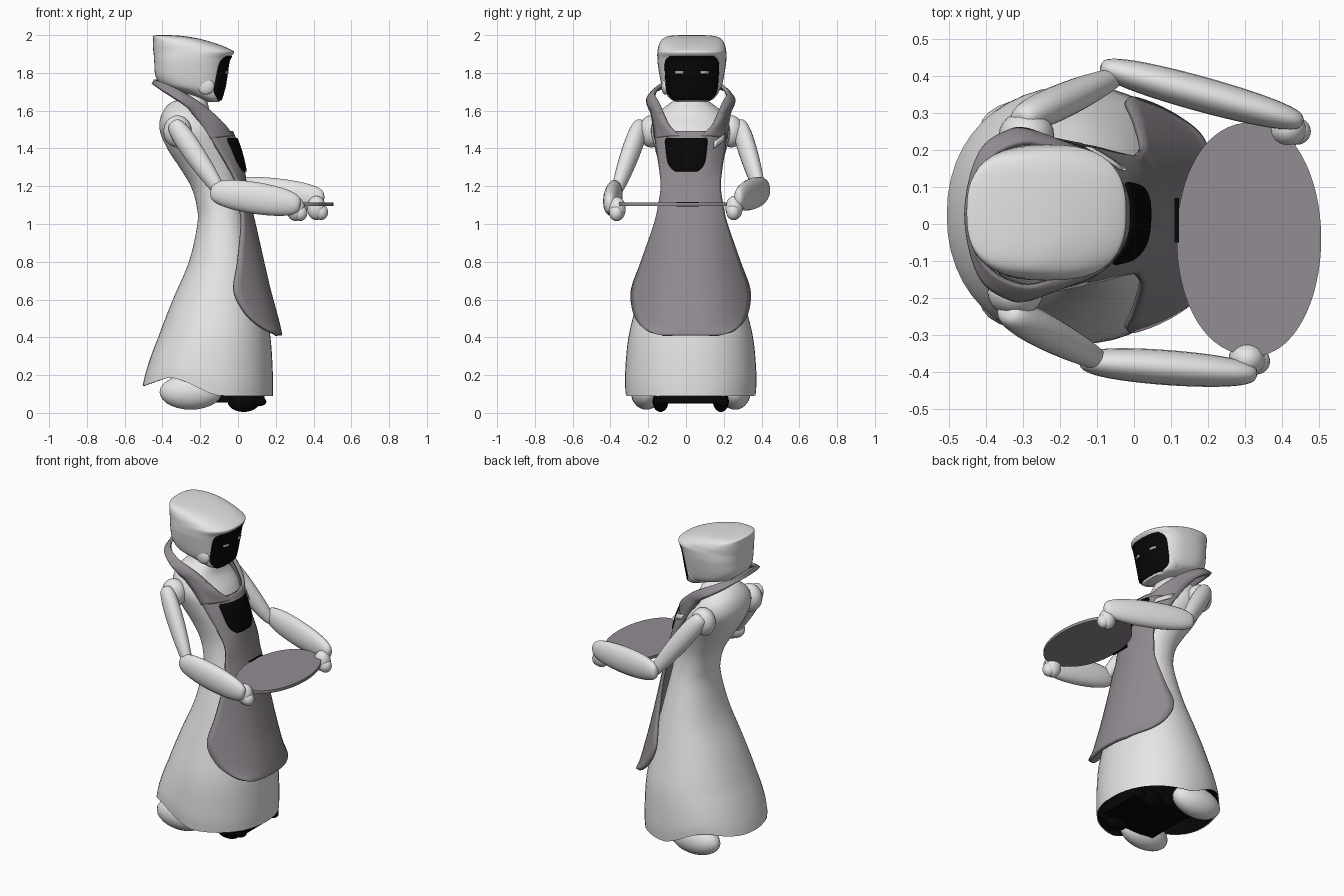
import bpy, bmesh, math
from mathutils import Vector

if "Cube" in bpy.data.objects:
    bpy.data.objects.remove(bpy.data.objects["Cube"], do_unlink=True)

YC = 0.025  # mid plane of the figure


def material(name, colour):
    m = bpy.data.materials.new(name)
    m.use_nodes = True
    m.diffuse_color = (*colour, 1)
    m.node_tree.nodes["Principled BSDF"].inputs["Base Color"].default_value = (*colour, 1)
    return m


SHELL = material("light grey shell", (0.79, 0.79, 0.79))
CLOTH = material("mauve grey", (0.29, 0.262, 0.288))
BLACK = material("black", (0.002, 0.002, 0.002))
GLOW = material("eye grey", (0.5, 0.5, 0.5))


def smooth_rows(rows, steps=5):
    """Catmull-Rom refinement of a list of equal-length tuples."""
    out = []
    for i in range(len(rows) - 1):
        a, b = rows[max(i - 1, 0)], rows[i]
        c, d = rows[i + 1], rows[min(i + 2, len(rows) - 1)]
        for s in range(steps):
            t = s / steps
            out.append(tuple(q + 0.5 * t * (r - p + t * (2 * p - 5 * q + 4 * r - w + t * (3 * (q - r) + w - p)))
                             for p, q, r, w in zip(a, b, c, d)))
    return out + [tuple(rows[-1])]


def sample(rows, z):
    for a, b in zip(rows, rows[1:]):
        if a[0] <= z <= b[0]:
            t = (z - a[0]) / max(b[0] - a[0], 1e-6)
            return [p + (q - p) * t for p, q in zip(a, b)]
    return rows[-1] if z > rows[-1][0] else rows[0]


def finish(name, bm, mat, thick=0):
    bmesh.ops.recalc_face_normals(bm, faces=bm.faces)
    me = bpy.data.meshes.new(name)
    bm.to_mesh(me)
    bm.free()
    me.materials.append(mat)
    ob = bpy.data.objects.new(name, me)
    bpy.context.collection.objects.link(ob)
    if thick:
        mod = ob.modifiers.new("thickness", 'SOLIDIFY')
        mod.thickness, mod.offset = thick, 0
    bpy.ops.object.select_all(action='DESELECT')
    ob.select_set(True)
    bpy.context.view_layer.objects.active = ob
    bpy.ops.object.shade_smooth_by_angle(angle=math.radians(45))


def skin(name, grid, mat, closed=False, caps=(False, False), thick=0):
    """Quads between successive rows of points."""
    bm = bmesh.new()
    vs = [[bm.verts.new(p) for p in row] for row in grid]
    n = len(vs[0])
    for a, b in zip(vs, vs[1:]):
        for i in range(n if closed else n - 1):
            j = (i + 1) % n
            bm.faces.new((a[i], a[j], b[j], b[i]))
    for cap, row in zip(caps, (vs[0], vs[-1])):
        if cap:
            bm.faces.new(row)
    finish(name, bm, mat, thick)


def ring(row, power, n=48):
    """Superellipse section from (z, back x, front x, half width)."""
    z, x0, x1, hw = row
    pts = []
    for i in range(n):
        c, s = math.cos(math.tau * i / n), math.sin(math.tau * i / n)
        pts.append(Vector(((x0 + x1) / 2 + (x1 - x0) / 2 * math.copysign(abs(c) ** (2 / power), c),
                           YC + hw * math.copysign(abs(s) ** (2 / power), s), z)))
    return pts


def ellipsoid(name, centre, size, mat):
    bm = bmesh.new()
    bmesh.ops.create_uvsphere(bm, u_segments=24, v_segments=14, radius=1)
    for v in bm.verts:
        v.co = Vector(centre) + Vector(a * b for a, b in zip(v.co, size))
    finish(name, bm, mat)


def box(name, centre, size, mat):
    bm = bmesh.new()
    bmesh.ops.create_cube(bm, size=1)
    for v in bm.verts:
        v.co = Vector(centre) + Vector(a * b for a, b in zip(v.co, size))
    finish(name, bm, mat)


def limb(name, start, end, wide, tall, taper=1.0, belly=0.5):
    """Rounded tapered limb with an elliptical section."""
    start, end = Vector(start), Vector(end)
    axis = (end - start).normalized()
    side = axis.cross(Vector((0, 0, 1))).normalized()
    up = side.cross(axis)
    grid = []
    for k in range(25):
        t = (1 - math.cos(math.pi * (0.02 + 0.96 * k / 24))) / 2
        r = (4 * t * (1 - t)) ** (belly / 2) * (1 + (taper - 1) * t)
        grid.append([start.lerp(end, t) + side * wide * r * math.cos(a) + up * tall * r * math.sin(a)
                     for a in (math.tau * i / 20 for i in range(20))])
    skin(name, grid, SHELL, True, (True, True))


# Gown, torso and neck in one flowing shell with a wavy hem
body = smooth_rows([
    (0.10, -0.505, 0.185, 0.345), (0.2, -0.483, 0.185, 0.348), (0.4, -0.422, 0.172, 0.33),
    (0.6, -0.345, 0.135, 0.28), (0.8, -0.26, 0.095, 0.225), (1.0, -0.215, 0.05, 0.17),
    (1.1, -0.22, 0.03, 0.15), (1.2, -0.25, 0.01, 0.145), (1.3, -0.31, 0, 0.162),
    (1.4, -0.375, -0.03, 0.19), (1.5, -0.415, -0.075, 0.21), (1.58, -0.405, -0.14, 0.18),
    (1.64, -0.36, -0.16, 0.11), (1.67, -0.29, -0.165, 0.07), (1.75, -0.25, -0.15, 0.05)])
grid = [ring(r, 2.15) for r in body]
for k, row in enumerate(grid):
    fade = max(0, 1 - (body[k][0] - 0.1) / 0.3)
    for p in row:
        back = min(max((-0.08 - p.x) / 0.28, 0), 1)
        lift = 0.095 * back * back * (3 - 2 * back) - 0.35 * max(0, -0.38 - p.x)
        p.z += (lift - 0.01) * fade
skin("gown_and_torso", grid, SHELL, True, (False, True))

# Dark lining just inside the hem
middle = Vector((-0.15, YC, 0))
lining = [[middle + Vector(((p.x - middle.x) * 0.985, (p.y - YC) * 0.985, p.z)) for p in row] for row in grid[:6]]
skin("gown_lining", lining, BLACK, True, (False, True))

# Apron front
apron = smooth_rows([
    (0.41, 0.225, 0.205, 0.15), (0.43, 0.222, 0.17, 0.22), (0.47, 0.213, 0.10, 0.27),
    (0.54, 0.195, 0.03, 0.302), (0.65, 0.165, -0.02, 0.31), (0.8, 0.13, 0, 0.258),
    (1.0, 0.085, 0.02, 0.19), (1.1, 0.06, 0.01, 0.168), (1.2, 0.04, 0, 0.155),
    (1.3, 0.025, -0.05, 0.163), (1.4, 0, -0.11, 0.178), (1.49, -0.035, -0.165, 0.187)])


def apron_point(z, t, out=0):
    _, front, edge, hw = sample(apron, z)
    return Vector((front + out - (front - edge) * abs(t) ** 2.5, YC + hw * t, z))


skin("apron", [[apron_point(r[0], i / 12) for i in range(-12, 13)] for r in apron], CLOTH, thick=0.018)

# Apron neck band: inner and outer edge, mirrored round the back
half = [(-0.028, 0.04, 1.46, -0.145, 0.185, 1.45), (-0.065, 0.105, 1.505, -0.20, 0.195, 1.535),
        (-0.12, 0.137, 1.56, -0.25, 0.207, 1.595), (-0.2, 0.165, 1.63, -0.29, 0.225, 1.635),
        (-0.3, 0.19, 1.695, -0.34, 0.222, 1.67), (-0.4, 0.135, 1.745, -0.415, 0.165, 1.717)]
mirrored = [(a, -b, c, d, -e, f) for a, b, c, d, e, f in reversed(half)]
band = smooth_rows(half + [(-0.437, 0, 1.765, -0.45, 0, 1.737)] + mirrored)
skin("apron_neck_band",
     [[Vector((r[0], YC + r[1], r[2])).lerp(Vector((r[3], YC + r[4], r[5])), i / 6)
       + Vector((1, 0, 0.3)) * (r[0] - r[3]) * 0.25 * math.sin(math.pi * i / 6) for i in range(7)] for r in band],
     CLOTH, thick=0.02)

# Chest screen with rounded lower corners, and a slanted name badge
rows = []
for k in range(17):
    v = k / 16
    w = (0.095 + 0.018 * v) * (1 - (1 - v) ** 8 * 0.4 - v ** 20 * 0.08)
    z = 1.278 + 0.177 * v
    hw = sample(apron, z)[3]
    rows.append([apron_point(z, (w * i / 8 - 0.023) / hw, 0.014) for i in range(-8, 9)])
skin("chest_screen", rows, BLACK, thick=0.008)
skin("name_badge", [[apron_point(1.4 + h + 0.04 * i / 4, 0.68 + 0.3 * i / 4, 0.02) for i in range(5)]
                    for h in (0, 0.038)], SHELL, thick=0.006)

# Head shell with an overhanging brow
head = smooth_rows([
    (1.645, -0.16, -0.1, 0.08), (1.665, -0.2, -0.088, 0.118), (1.70, -0.3, -0.078, 0.142),
    (1.73, -0.395, -0.07, 0.158), (1.78, -0.436, -0.062, 0.17), (1.85, -0.443, -0.052, 0.181),
    (1.88, -0.445, -0.042, 0.183), (1.905, -0.447, -0.022, 0.183), (1.92, -0.449, -0.032, 0.181),
    (1.95, -0.45, -0.1, 0.174), (1.98, -0.45, -0.2, 0.155), (1.995, -0.45, -0.29, 0.12), (2.0, -0.43, -0.36, 0.06)])
skin("head", [[p + Vector((0, 0.006, 0)) for p in ring(r, 2.6)] for r in head], SHELL, True, (True, True))


def face_point(z, y, out):
    _, x0, x1, hw = sample(head, z)
    bulge = (1 - min(abs(y) / hw, 1) ** 2.6) ** (1 / 2.6)
    return Vector(((x0 + x1) / 2 + (x1 - x0) / 2 * bulge + out, YC + 0.006 + y, z))


# Dark face visor and eye marks
rows = []
for k in range(25):
    v = k / 24
    w = (0.132 + 0.014 * v) * (1 - 0.3 * (1 - v) ** 10 - 0.2 * v ** 14)
    rows.append([face_point(1.655 + 0.233 * v, w * i / 12, 0.003) for i in range(-12, 13)])
skin("face_visor", rows, BLACK, thick=0.006)
for name, y in (("left_eye", 0.067), ("right_eye", -0.067)):
    skin(name, [[face_point(z, y + d, 0.009) for d in (-0.022, 0, 0.022)] for z in (1.795, 1.809)],
         GLOW, thick=0.004)
for name, s in (("left_ear", 1), ("right_ear", -1)):
    ellipsoid(name, (-0.17, YC + s * 0.135, 1.73), (0.045, 0.02, 0.045), SHELL)

# Arms: shoulder, upper arm, forearm, hand and thumb
arms = {
    "left": ((-0.29, 0.24, 1.49), (-0.31, 0.28, 1.54), (-0.04, 0.4, 1.15), (-0.09, 0.425, 1.185),
             (0.455, 0.275, 1.135), (0.415, 0.255, 1.085)),
    "right": ((-0.32, -0.185, 1.49), (-0.345, -0.235, 1.54), (-0.08, -0.375, 1.15), (-0.145, -0.37, 1.175),
              (0.33, -0.405, 1.1), (0.305, -0.365, 1.08)),
}
for side, (shoulder, top, elbow, start, wrist, hand) in arms.items():
    ellipsoid(side + "_shoulder", shoulder, (0.075, 0.065, 0.085), SHELL)
    limb(side + "_upper_arm", top, elbow, 0.056, 0.068, 0.64)
    limb(side + "_forearm", start, wrist, 0.048, 0.085, 0.97, 0.58)
    ellipsoid(side + "_hand", hand, (0.05, 0.046, 0.064), SHELL)
    ellipsoid(side + "_thumb", Vector(hand) + Vector((0.025, -0.005, -0.022)), (0.037, 0.036, 0.042), SHELL)

# Oval tray, flatter on the side next to the apron
rim = []
for i in range(64):
    c, s = math.cos(math.tau * i / 64), math.sin(math.tau * i / 64)
    rim.append((0.33 + (0.175 * c if c > 0 else -0.215 * abs(c) ** 0.85), -0.04 + 0.315 * s))
skin("tray", [[Vector((x, y, z)) for x, y in rim] for z in (1.095, 1.113)], CLOTH, True, (True, True))
box("tray_bracket", (0.115, 0.01, 1.104), (0.012, 0.12, 0.024), BLACK)

# Drive base, wheels and rear fairings
box("base", (-0.06, YC, 0.13), (0.4, 0.36, 0.15), BLACK)
box("front_axle", (0.06, YC, 0.075), (0.12, 0.36, 0.05), BLACK)
for name, s in (("left", 1), ("right", -1)):
    ellipsoid(name + "_front_wheel", (0.03, YC + s * 0.16, 0.06), (0.085, 0.042, 0.055), BLACK)
    ellipsoid(name + "_front_foot", (0.11, YC + s * 0.16, 0.06), (0.04, 0.035, 0.025), BLACK)
    ellipsoid(name + "_wheel_fairing", (-0.25, YC + s * 0.235, 0.11), (0.165, 0.082, 0.093), SHELL)
